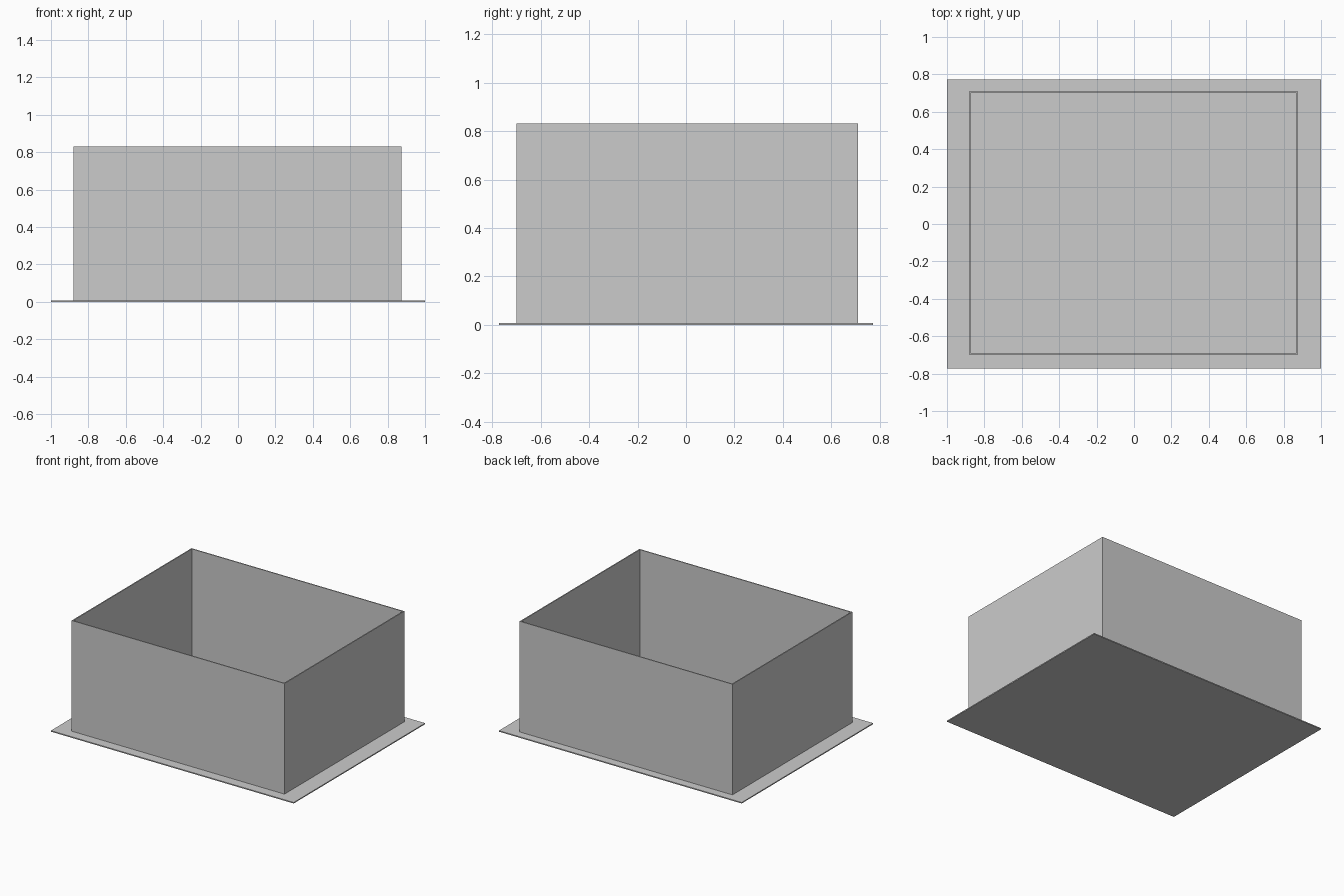
import bpy

if "Cube" in bpy.data.objects:
    bpy.data.objects.remove(bpy.data.objects["Cube"])


def box(name, lo, hi):
    """Flat-faced panel spanning two opposite corners."""
    bpy.ops.mesh.primitive_cube_add(size=1, location=[(a + b) / 2 for a, b in zip(lo, hi)])
    ob = bpy.context.object
    ob.name = name
    ob.scale = [b - a for a, b in zip(lo, hi)]
    bpy.ops.object.transform_apply(location=False, rotation=False, scale=True)
    return ob


T = 0.008            # panel thickness
TOP = 0.832          # wall height
X0, X1 = -0.88, 0.873
Y0, Y1 = -0.70, 0.71

# Base plate
box("base_plate", (-1, -0.773, 0), (1, 0.773, T))

# Long walls, stopping at the right wall
for name, y in (("front_wall", Y0), ("back_wall", Y1 - T)):
    box(name, (X0, y, T), (X1 - T, y + T, TOP))

# Left wall fits between the long walls, right wall covers their ends
box("left_wall", (X0, Y0 + T, T), (X0 + T, Y1 - T, TOP))
box("right_wall", (X1 - T, Y0, T), (X1, Y1, TOP))
